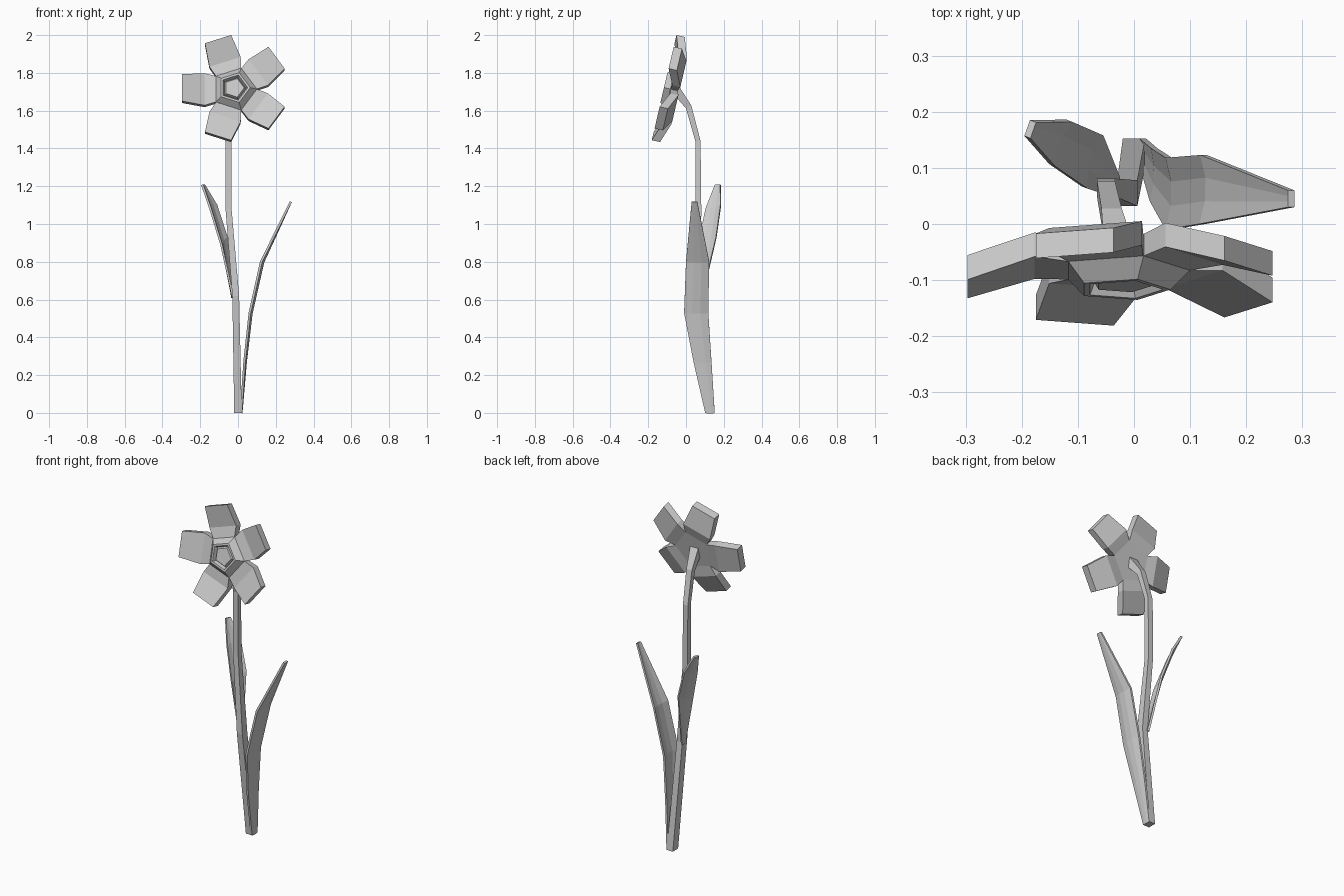
import bpy, bmesh, math
from mathutils import Vector as V

if "Cube" in bpy.data.objects:
    bpy.data.objects.remove(bpy.data.objects["Cube"])


def loft(name, rings):
    """Skin a list of closed rings, cap both ends, keep faces flat."""
    bm = bmesh.new()
    vs = [[bm.verts.new(p) for p in r] for r in rings]
    n = len(rings[0])
    for a, b in zip(vs, vs[1:]):
        for i in range(n):
            j = (i + 1) % n
            bm.faces.new((a[i], a[j], b[j], b[i]))
    bm.faces.new(vs[0][::-1])
    bm.faces.new(vs[-1])
    bmesh.ops.recalc_face_normals(bm, faces=bm.faces)
    me = bpy.data.meshes.new(name)
    bm.to_mesh(me)
    bm.free()
    ob = bpy.data.objects.new(name, me)
    bpy.context.collection.objects.link(ob)
    return ob


# stem: four-sided tube, flaring into the flower (centre, half width, half depth)
stem = [
    ((0, .127, 0), .02, (0, .025, 0)),
    ((-.012, .055, .62), .018, (0, .023, 0)),
    ((-.05, .065, 1.08), .016, (0, .016, 0)),
    ((-.05, .063, 1.44), .016, (0, .014, 0)),
    ((-.04, .014, 1.62), .018, (0, .014, .008)),
    ((-.025, -.06, 1.72), .028, (0, .012, .026)),
]
rings = []
for c, h, d in stem:
    c, d, x = V(c), V(d), V((h, 0, 0))
    rings.append([c - x - d, c + x - d, c + x + d, c - x + d])
loft("stem", rings)


# leaves: bowed three-strip blades between two edge paths
def leaf(name, rows, out, thick=.012):
    out = V(out).normalized()
    rings = []
    for a, b, bow in rows:
        a, b = V(a), V(b)
        mid = [a, a.lerp(b, .33) + out * bow, a.lerp(b, .67) + out * bow, b]
        rings.append([p + out * thick / 2 for p in mid] +
                     [p - out * thick / 2 for p in reversed(mid)])
    loft(name, rings)


leaf("right_leaf", [
    ((.016, .102, 0), (.016, .152, 0), .002),
    ((.034, .04, .27), (.036, .135, .27), .006),
    ((.062, -.01, .53), (.062, .118, .53), .01),
    ((.122, 0, .80), (.124, .123, .80), .01),
    ((.28, .03, 1.118), (.28, .06, 1.118), 0),
], (1, 0, -.3))
leaf("left_leaf", [
    ((-.026, .045, .61), (-.03, .085, .61), .002),
    ((-.088, .065, .89), (-.06, .16, .93), .01),
    ((-.146, .105, 1.08), (-.115, .184, 1.10), .008),
    ((-.19, .155, 1.208), (-.18, .183, 1.208), 0),
], (-.9, .35, -.25))

# flower frame: facing front, tilted slightly upward
T = math.radians(13.2)
O = V((-.02, 0, 1.695))
UP = V((0, math.sin(T), math.cos(T)))
FWD = V((0, -math.cos(T), math.sin(T)))


def at(u, v, w):
    return O + V((u, 0, 0)) + UP * v + FWD * w


# petals: bent slabs (radius, half width, back, front)
sections = [(.097, .07, .045, .085), (.157, .087, .036, .08), (.277, .073, .074, .119)]
for k in range(5):
    a = math.radians(36 + 72 * k)
    c, s = math.cos(a), math.sin(a)
    rings = []
    for r, h, w0, w1 in sections:
        rings.append([at(r * c - t * s, r * s + t * c, w)
                      for t, w in ((-h, w0), (h, w0), (h, w1), (-h, w1))])
    loft("petal_%d" % (k + 1), rings)

# flower centre: pentagonal cup with a raised button inside (radius, height)
centre = [(.12, .045), (.12, .085), (.085, .12), (.072, .12), (.062, .098), (.053, .113)]
loft("flower_centre", [
    [at(r * math.cos(math.tau * i / 5), r * math.sin(math.tau * i / 5), w) for i in range(5)]
    for r, w in centre])
